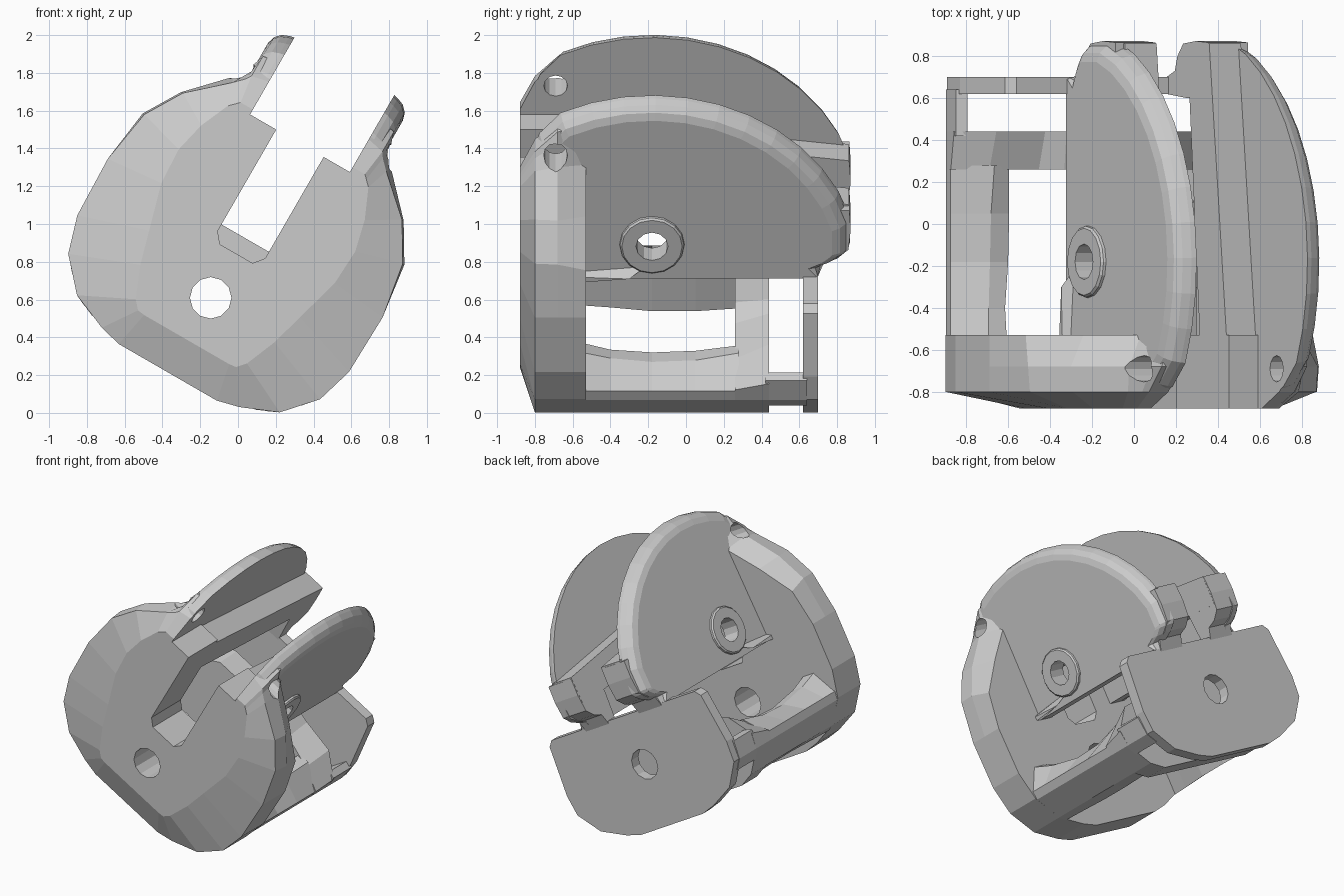
import bpy, bmesh
from math import sin, cos, pi, radians
from mathutils import Matrix

if "Cube" in bpy.data.objects:
    bpy.data.objects.remove(bpy.data.objects["Cube"])

# Part is modelled upright in (d = sideways, y = depth, w = up), then tilted 30 degrees
TILT = Matrix.Translation((-0.372, 0, 0.215)) @ Matrix.Rotation(radians(30), 4, 'Y')


def loft(name, rings, mirror=False, cutters=()):
    """Skin rings of equal point count and cap both ends."""
    bm = bmesh.new()
    vs = [[bm.verts.new(p) for p in r] for r in rings]
    n = len(rings[0])
    for a, b in zip(vs, vs[1:]):
        for i in range(n):
            j = (i + 1) % n
            bm.faces.new((a[i], a[j], b[j], b[i]))
    bm.faces.new(vs[0][::-1])
    bm.faces.new(vs[-1])
    bm.normal_update()
    bmesh.ops.triangulate(bm, faces=[f for f in bm.faces if len(f.verts) > 4])
    bmesh.ops.recalc_face_normals(bm, faces=bm.faces)
    me = bpy.data.meshes.new(name)
    bm.to_mesh(me)
    bm.free()
    ob = bpy.data.objects.new(name, me)
    bpy.context.collection.objects.link(ob)
    ob.matrix_world = TILT
    if mirror:
        ob.modifiers.new("mirror", 'MIRROR').use_clip = False
    for c in cutters:
        m = ob.modifiers.new("cut", 'BOOLEAN')
        m.operation, m.solver, m.object = 'DIFFERENCE', 'EXACT', c
    return ob


def front(pts, y):        # (d, w) outline at depth y
    return [(d, y, w) for d, w in pts]


def side(pts, d):         # (y, w) outline at sideways position d
    return [(d, y, w) for y, w in pts]


def both(half):           # right half outline -> full symmetric outline
    return half + [(-d, w) for d, w in reversed(half)]


def circle(c0, c1, r, n=12):
    return [(c0 + r * cos(2 * pi * i / n), c1 + r * sin(2 * pi * i / n)) for i in range(n)]


# Cutters for the through holes
bore = loft("bore_cutter", [front(circle(0, .455, .11), y) for y in (-1.2, 1.2)])
screw = loft("screw_cutter", [side(circle(-.69, 1.575, .063), d) for d in (-1.2, 1.2)])
axle = loft("axle_cutter", [side(circle(-.18, 1.02, .085), d) for d in (-1.2, 1.2)])
for c in (bore, screw, axle):
    c.hide_render = True
    c.display_type = 'WIRE'

# Front housing: rounded block with flared shoulders and a central slot
slot = [(.305, 1.4), (.145, 1.4), (.145, .78), (.10, .725)]
low = [(.30, 0), (.42, .03), (.62, .113), (.77, .28), (.83, .48), (.84, .82)]
face = [(.26, .2), (.30, .205), (.34, .25), (.41, .42), (.46, .6), (.53, .85),
        (.54, 1.05), (.50, 1.22), (.43, 1.38), (.40, 1.41), (.38, 1.43), (.305, 1.43)]
mid = low + [(.79, 1.12), (.67, 1.32), (.47, 1.5), (.42, 1.55), (.40, 1.58), (.305, 1.60)]
full = low + [(.80, 1.12), (.68, 1.32), (.48, 1.53), (.42, 1.64), (.40, 1.70), (.305, 1.72)]
rear = low + [(.79, 1.08), (.60, 1.30), (.40, 1.5), (.37, 1.62), (.36, 1.72), (.305, 1.75)]
loft("front_housing", [front(both(p + slot), y) for p, y in
                       ((face, -.88), (mid, -.80), (full, -.68), (rear, -.53))],
     cutters=(bore, screw))


# Round side plates with a rounded-over outer edge
def plate(k):
    pts = [(min(1.1 * cos(radians(a)), 1.047), 1.05 * sin(radians(a))) for a in range(8, 117, 9)]
    pts += [(-.595, .82), (-.665, .64)]
    return ([(-.18 + k * y, .82 + k * w) for y, w in pts] +
            [(-.69 * k - .18, 1.38), (-.69 * k - .18, .81), (.70, .81),
             (.91 * k - .18, .87), (.98 * k - .18, .90), (1.035 * k - .18, .94)])


loft("side_plate", [side(plate(k), d) for d, k in
                    ((.305, 1), (.33, .995), (.37, .98), (.40, .95), (.412, .91))],
     True, (screw, axle))
loft("axle_boss", [side(circle(-.18, 1.02, r, 16), d) for d, r in ((.39, .175), (.425, .17), (.435, .16))],
     True, (axle,))

# Small gusset where the plate meets the housing
loft("plate_gusset", [side([(-.54, .81), (-.2, .89), (-.54, .86)], .40),
                      side([(-.54, .81), (-.3, .83), (-.54, .84)], .45)], True)

# Inner rails sloping down to the back
loft("inner_rail", [[(.145, y, b), (.32, y, b), (.32, y, t), (.145, y, t)]
                    for y, b, t in ((-.54, 1.12, 1.375), (.86, 1.0, 1.21))], True)

# Curved blocks joining the rails, plates and back plate
hook = [(.62, .80), (.70, .80), (.73, .88), (.80, .905), (.86, .96), (.872, 1.08),
        (.865, 1.20), (.62, 1.2), (.60, 1.0)]
loft("rear_hook", [side(hook, d) for d in (.146, .365)], True)

# Back plate with rounded lower corners
back = low[:3] + [(.755, .27), (.77, .42), (.73, .78), (.69, .82)]
loft("back_plate", [front(both(back), y) for y in (.62, .70)], cutters=(bore,))

# Cross wall in front of the gap, rising towards the back
base = [(.50, .06), (.62, .113), (.76, .27)]
loft("cross_wall", [front(both(base + top), y) for y, top in
                    ((.26, [(.775, .34), (.62, .44), (.40, .53), (.30, .60)]),
                     (.44, [(.78, .38), (.64, .54), (.40, .59), (.30, .62)]))], cutters=(bore,))

# Bowed lower duct walls: inner edge, rim crest and rim height along the depth
duct = [(-.54, .56, .66, .50), (-.40, .54, .63, .45), (-.18, .50, .60, .41),
        (.05, .50, .60, .42), (.28, .53, .61, .47)]
loft("duct_wall", [front([(di, .085), (.62, .113), (.76, .27), (.77, .33), (c, t), (di, t)], y)
                   for y, di, c, t in duct], True)

# Strips bridging the gap to the back plate
loft("gap_tie", [front([(.70, .20), (.76, .27), (.78, .40), (.73, .42), (.66, .30)], y)
                 for y in (.42, .64)], True)
